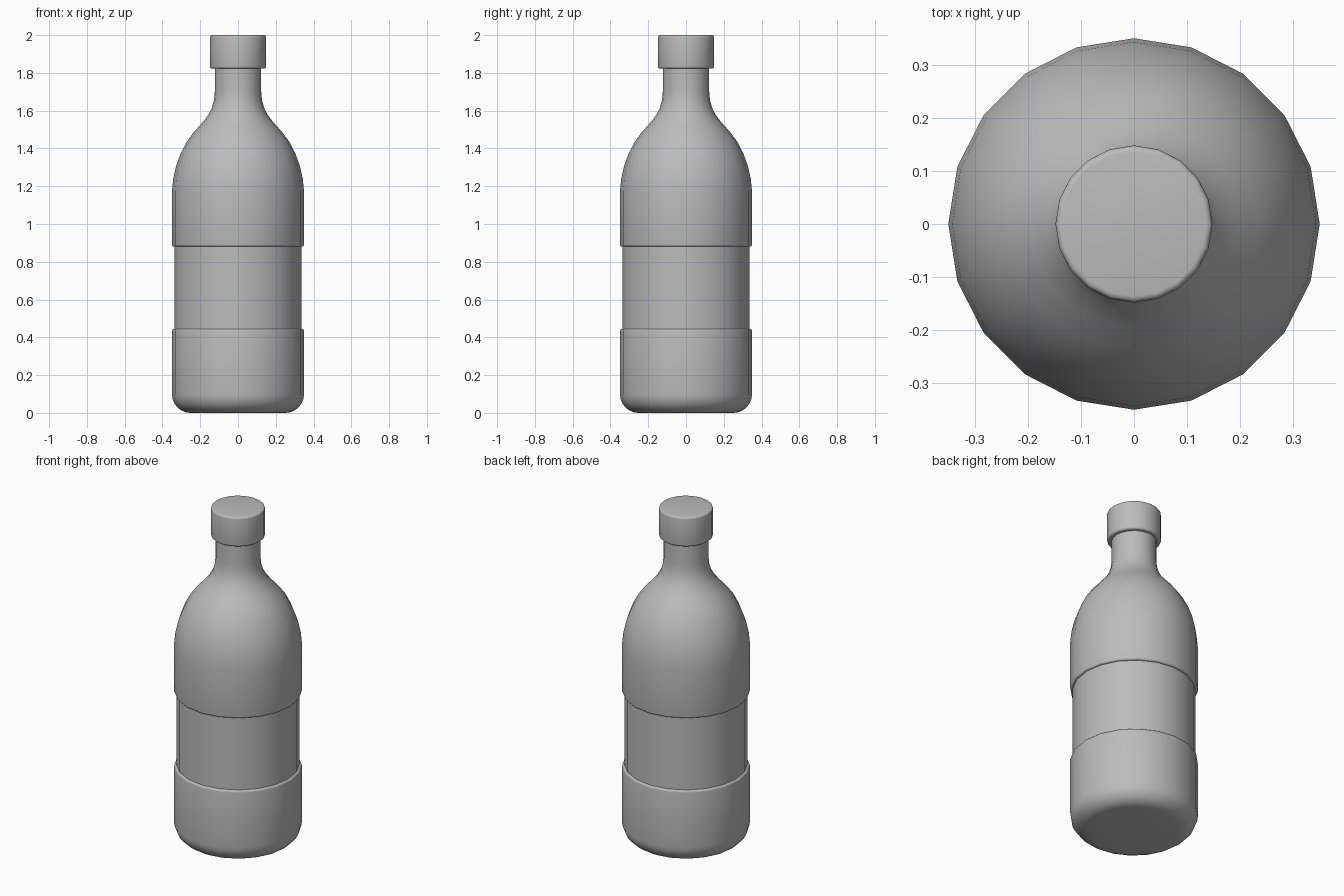
import bpy, bmesh, math

SIDES = 20

cube = bpy.data.objects.get("Cube")
if cube:
    bpy.data.objects.remove(cube, do_unlink=True)

grey = bpy.data.materials.new("plain grey")
grey.use_nodes = True
colour = (0.5, 0.5, 0.5, 1)
grey.diffuse_color = colour
grey.node_tree.nodes["Principled BSDF"].inputs["Base Color"].default_value = colour


def lathe(name, profile):
    """Turn a (radius, height) profile, listed bottom to top, into a closed solid."""
    bm = bmesh.new()
    rings = []
    for r, z in profile:
        angles = [2 * math.pi * i / SIDES for i in range(SIDES)]
        rings.append([bm.verts.new((r * math.cos(a), r * math.sin(a), z)) for a in angles])
    for low, high in zip(rings, rings[1:]):
        for i in range(SIDES):
            j = (i + 1) % SIDES
            bm.faces.new((low[i], low[j], high[j], high[i]))
    bm.faces.new(rings[0][::-1])
    bm.faces.new(rings[-1])
    mesh = bpy.data.meshes.new(name)
    bm.to_mesh(mesh)
    bm.free()
    mesh.materials.append(grey)
    obj = bpy.data.objects.new(name, mesh)
    bpy.context.collection.objects.link(obj)
    bpy.ops.object.select_all(action="DESELECT")
    obj.select_set(True)
    bpy.context.view_layer.objects.active = obj
    bpy.ops.object.shade_smooth_by_angle(angle=math.radians(40))
    return obj


def arc(cr, cz, radius, start, end, steps=4):
    """Rounded corner of a profile, angles in degrees."""
    turn = [math.radians(start + (end - start) * i / steps) for i in range(steps + 1)]
    return [(cr + radius * math.cos(a), cz + radius * math.sin(a)) for a in turn]


# Bottle: rounded base, recessed label band, domed shoulder and neck
base = arc(0.25, 0.1, 0.1, -90, 0, 6)
band = arc(0.338, 0.433, 0.012, 0, 90) + [(0.337, 0.445), (0.337, 0.88)]
lip = arc(0.338, 0.892, 0.012, -90, 0)
shoulder = [(0.35, 1.17), (0.343, 1.24), (0.327, 1.31), (0.303, 1.375),
            (0.272, 1.435), (0.235, 1.485), (0.195, 1.53), (0.162, 1.57),
            (0.14, 1.61), (0.127, 1.655), (0.123, 1.7)]
neck = [(0.123, 1.83)]
lathe("bottle", base + band + lip + shoulder + neck)

# Cap: short cylinder with softened rims
lathe("cap", [(0.11, 1.822)] + arc(0.136, 1.834, 0.012, -90, 0)
      + arc(0.136, 1.988, 0.012, 0, 90))
